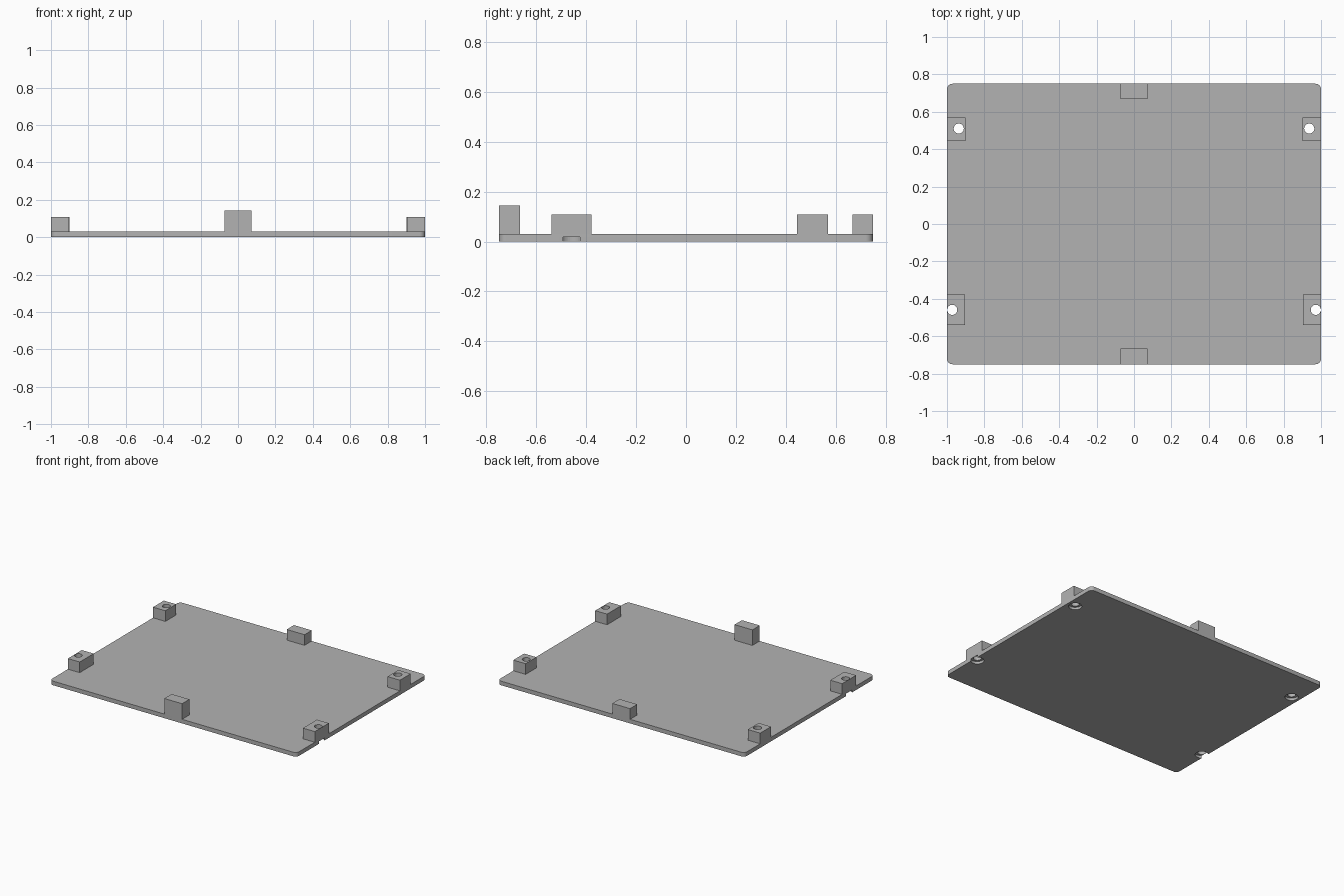
import bpy
import bmesh
import math

cube = bpy.data.objects.get("Cube")
if cube:
    bpy.data.objects.remove(cube, do_unlink=True)

HALF_X, HALF_Y, THICK = 1.0, 0.75, 0.03
BLOCK_TOP = 0.108

grey = bpy.data.materials.new("plain grey")
grey.use_nodes = True
colour = (0.45, 0.45, 0.45, 1)
grey.diffuse_color = colour
grey.node_tree.nodes["Principled BSDF"].inputs["Base Color"].default_value = colour


def finish(name, bm):
    mesh = bpy.data.meshes.new(name)
    bm.to_mesh(mesh)
    bm.free()
    mesh.materials.append(grey)
    obj = bpy.data.objects.new(name, mesh)
    bpy.context.collection.objects.link(obj)
    return obj


def box(name, low, high, corner=0):
    bm = bmesh.new()
    bmesh.ops.create_cube(bm, size=1)
    for v in bm.verts:
        v.co = [(a + b) / 2 + c * (b - a) for a, b, c in zip(low, high, v.co)]
    if corner:
        upright = [e for e in bm.edges
                   if abs(e.verts[0].co.z - e.verts[1].co.z) > THICK / 2]
        bmesh.ops.bevel(bm, geom=upright, offset=corner, segments=8,
                        profile=0.5, affect='EDGES')
    return finish(name, bm)


def cutter(name, x, y, radius, bottom, top):
    bm = bmesh.new()
    bmesh.ops.create_cone(bm, cap_ends=True, segments=40, radius1=radius,
                          radius2=radius, depth=top - bottom)
    bmesh.ops.translate(bm, verts=bm.verts, vec=(x, y, (bottom + top) / 2))
    obj = finish(name, bm)
    obj.hide_render = True
    obj.hide_set(True)
    obj.display_type = 'WIRE'
    return obj


def cut(obj, tool):
    mod = obj.modifiers.new(tool.name, 'BOOLEAN')
    mod.operation = 'DIFFERENCE'
    mod.solver = 'EXACT'
    mod.object = tool


# Base plate with rounded corners
plate = box("base_plate", (-HALF_X, -HALF_Y, 0), (HALF_X, HALF_Y, THICK), 0.03)
solids = [plate]

# Solid tabs at the middle of the front and back edges
box("front_tab", (-0.072, -HALF_Y, THICK), (0.072, -0.665, 0.144))
box("back_tab", (-0.072, 0.667, THICK), (0.072, HALF_Y, BLOCK_TOP))

# Screw blocks: name, inner x, y range, hole centre
mounts = [("front", 0.904, -0.54, -0.378, 0.972, -0.459),
          ("back", 0.9, 0.445, 0.57, 0.937, 0.51)]
for end, inner, y0, y1, hole_x, hole_y in mounts:
    for side, s in (("left", 1), ("right", -1)):
        name = f"{end}_{side}"
        xs = sorted((s * inner, s * HALF_X))
        block = box(name + "_screw_block", (xs[0], y0, THICK), (xs[1], y1, BLOCK_TOP))
        hole = cutter(name + "_hole_cutter", s * hole_x, hole_y, 0.027, -0.1, 0.2)
        recess = cutter(name + "_recess_cutter", s * hole_x, hole_y, 0.044, -0.1, 0.018)
        cut(block, hole)
        cut(plate, hole)
        cut(plate, recess)
        solids.append(block)

# Smooth the round walls while keeping crisp edges
bpy.ops.object.select_all(action='DESELECT')
for obj in solids:
    obj.select_set(True)
bpy.context.view_layer.objects.active = plate
bpy.ops.object.shade_smooth_by_angle(angle=math.radians(30))
